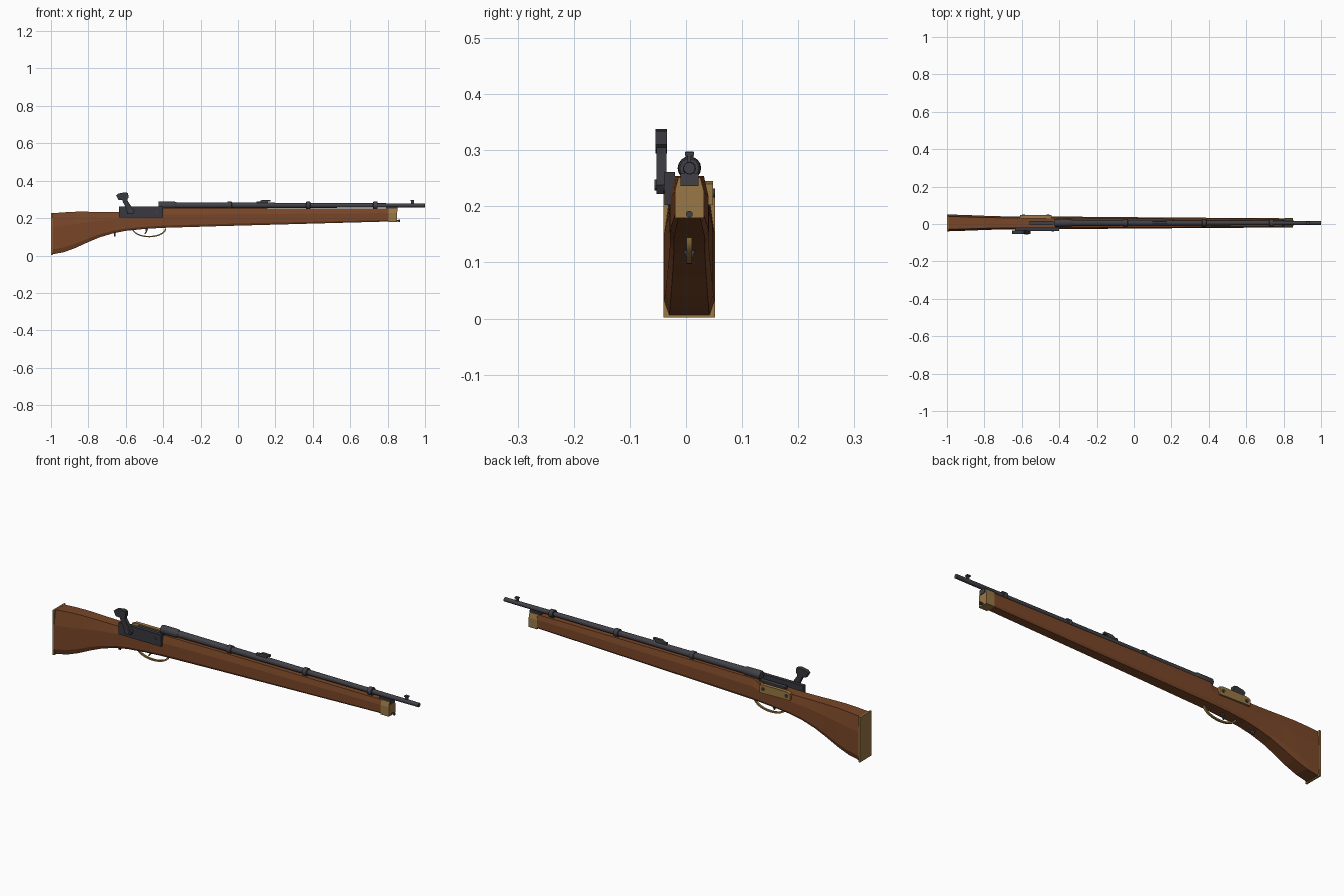
import bpy, bmesh, math
from mathutils import Vector

if "Cube" in bpy.data.objects:
    bpy.data.objects.remove(bpy.data.objects["Cube"])

CY = 0.006      # centre plane of the gun
BZ = 0.268      # barrel axis height


def material(name, col):
    m = bpy.data.materials.new(name)
    m.diffuse_color = (*col, 1)
    m.use_nodes = True
    m.node_tree.nodes["Principled BSDF"].inputs["Base Color"].default_value = m.diffuse_color
    return m


WOOD = material("brown wood", (0.19, 0.062, 0.021))
BRASS = material("brass", (0.32, 0.185, 0.058))
STEEL = material("dark steel", (0.052, 0.052, 0.062))
LOCK = material("blackened steel", (0.04, 0.04, 0.05))


def make(name, bm, mat, smooth=False):
    bmesh.ops.recalc_face_normals(bm, faces=bm.faces)
    me = bpy.data.meshes.new(name)
    bm.to_mesh(me)
    bm.free()
    me.materials.append(mat)
    ob = bpy.data.objects.new(name, me)
    bpy.context.collection.objects.link(ob)
    if smooth:
        bpy.ops.object.select_all(action='DESELECT')
        ob.select_set(True)
        bpy.context.view_layer.objects.active = ob
        bpy.ops.object.shade_smooth_by_angle(angle=math.radians(35))
    return ob


def loft(name, rings, mat, smooth=False):
    """Skin closed rings of points and cap both ends."""
    bm = bmesh.new()
    vs = [[bm.verts.new(p) for p in r] for r in rings]
    n = len(vs[0])
    for a, b in zip(vs, vs[1:]):
        for i in range(n):
            bm.faces.new((a[i], a[(i + 1) % n], b[(i + 1) % n], b[i]))
    bm.faces.new(vs[0])
    bm.faces.new(vs[-1])
    return make(name, bm, mat, smooth)


def plate(name, outline, y0, y1, mat):
    """Extrude an (x, z) outline between two y values."""
    return loft(name, [[(x, y, z) for x, z in outline] for y in (y0, y1)], mat)


def box(name, x0, x1, y0, y1, z0, z1, mat):
    return plate(name, [(x0, z0), (x1, z0), (x1, z1), (x0, z1)], y0, y1, mat)


def turned(name, profile, z, mat, n=16):
    """Round part along x from (x, radius) pairs."""
    rings = [[(x, CY + r * math.cos(math.tau * i / n), z + r * math.sin(math.tau * i / n))
              for i in range(n)] for x, r in profile]
    return loft(name, rings, mat, True)


def stud(name, x, z, y0, y1, r, mat, n=12):
    ring = [(x + r * math.cos(math.tau * i / n), z + r * math.sin(math.tau * i / n)) for i in range(n)]
    return plate(name, ring, y0, y1, mat)


def section(x, lo, hi, w, inset=0.8, low=0.12):
    """Chamfered stock cross-section."""
    h = hi - lo
    half = [(inset, 0), (1, low), (1, 0.66), (0.76, 1)]
    pts = half + [(-a, b) for a, b in reversed(half)]
    return [(x, CY + a * w, lo + b * h) for a, b in pts]


# Stock: x, bottom, top, half width
stations = [(-0.994, 0.006, 0.226, 0.045), (-0.93, 0.018, 0.231, 0.043),
            (-0.87, 0.040, 0.234, 0.041), (-0.80, 0.072, 0.234, 0.038),
            (-0.74, 0.097, 0.233, 0.036), (-0.67, 0.118, 0.232, 0.0345),
            (-0.60, 0.132, 0.232, 0.0345), (-0.50, 0.142, 0.235, 0.035),
            (-0.42, 0.147, 0.240, 0.034), (-0.40, 0.148, 0.254, 0.034),
            (-0.10, 0.157, 0.254, 0.031), (0.30, 0.168, 0.252, 0.028),
            (0.81, 0.182, 0.250, 0.0245)]
loft("stock", [section(*s) for s in stations], WOOD)

# Brass butt plate and nose cap
box("butt_plate", -1.0, -0.992, CY - 0.046, CY + 0.046, 0.002, 0.227, BRASS)
loft("nose_cap", [section(x, 0.179, 0.251, 0.026, 0.97, 0.06) for x in (0.805, 0.85)], BRASS)

# Barrel, breech and bands
turned("barrel", [(-0.42, 0.0165), (-0.33, 0.0165), (1.0, 0.0105)], BZ, STEEL)
turned("breech", [(-0.425, 0.019), (-0.42, 0.021), (-0.34, 0.0205), (-0.33, 0.017)], BZ, STEEL)
for i, x in enumerate((-0.045, 0.375, 0.735)):
    turned(f"barrel_band_{i + 1}", [(x - 0.012, 0.017), (x - 0.010, 0.0195),
                                    (x + 0.010, 0.0195), (x + 0.012, 0.017)], BZ, STEEL)
box("barrel_bed", 0.79, 0.853, CY - 0.016, CY + 0.016, 0.236, 0.259, STEEL)
turned("bore", [(0.99, 0.006), (1.0, 0.006)], BZ, LOCK)
box("barrel_tang", -0.56, -0.41, CY - 0.011, CY + 0.011, 0.228, 0.247, STEEL)

# Ramrod tip
turned("ramrod", [(0.80, 0.0045), (0.856, 0.0045), (0.858, 0.006), (0.866, 0.006)], 0.186, STEEL, 12)

# Sights
box("rear_sight_base", 0.10, 0.16, CY - 0.007, CY + 0.007, 0.278, 0.290, STEEL)
plate("rear_sight_leaf", [(0.115, 0.289), (0.175, 0.289), (0.175, 0.298), (0.13, 0.298)],
      CY - 0.007, CY + 0.007, STEEL)
box("front_sight_post", 0.925, 0.94, CY - 0.003, CY + 0.003, 0.275, 0.293, STEEL)
box("front_sight_cap", 0.923, 0.942, CY - 0.008, CY + 0.008, 0.291, 0.297, STEEL)

# Lock plate with screws
box("lock_plate", -0.635, -0.40, -0.038, -0.020, 0.202, 0.261, LOCK)
stud("lock_screw", -0.435, 0.232, -0.041, -0.035, 0.007, STEEL)
stud("hammer_pivot", -0.575, 0.238, -0.056, -0.036, 0.010, STEEL)

# Hammer: arm and jaw
plate("hammer_arm", [(-0.592, 0.222), (-0.562, 0.222), (-0.553, 0.238), (-0.565, 0.254),
                     (-0.590, 0.292), (-0.590, 0.308), (-0.622, 0.308), (-0.615, 0.285),
                     (-0.597, 0.250)], -0.053, -0.035, LOCK)
plate("hammer_jaw", [(-0.640, 0.298), (-0.600, 0.294), (-0.585, 0.310), (-0.588, 0.334),
                     (-0.605, 0.338), (-0.640, 0.331), (-0.652, 0.322)], -0.054, -0.034, LOCK)

# Brass side plate on the far side
plate("side_plate", [(-0.61, 0.206), (-0.44, 0.202), (-0.44, 0.240), (-0.46, 0.245),
                     (-0.59, 0.245), (-0.61, 0.238)], 0.030, 0.048, BRASS)
for i, x in enumerate((-0.59, -0.46)):
    stud(f"side_screw_{i + 1}", x, 0.224, 0.045, 0.052, 0.008, STEEL)

# Trigger guard: curved strip
arc = []
for i in range(17):
    a = math.pi * i / 16
    arc.append(Vector((-0.475 - 0.088 * math.cos(a), CY, 0.145 - 0.044 * math.sin(a))))
rings = []
for i, p in enumerate(arc):
    t = (arc[min(i + 1, 16)] - arc[max(i - 1, 0)]).normalized()
    nrm = Vector((-t.z, 0, t.x)) * 0.0035
    side = Vector((0, 0.005, 0))
    rings.append([p + nrm + side, p + nrm - side, p - nrm - side, p - nrm + side])
loft("trigger_guard", rings, BRASS, True)

# Trigger and small wedge-shaped sling stud
plate("trigger", [(-0.495, 0.148), (-0.480, 0.148), (-0.486, 0.128), (-0.496, 0.114),
                  (-0.500, 0.117), (-0.493, 0.130)], CY - 0.004, CY + 0.004, STEEL)
loft("sling_stud", [[(x, CY - 0.012, 0.124), (x, CY + 0.012, 0.124), (x, CY + 0.002, 0.102),
                     (x, CY - 0.002, 0.102)] for x in (-0.664, -0.654)], STEEL)
